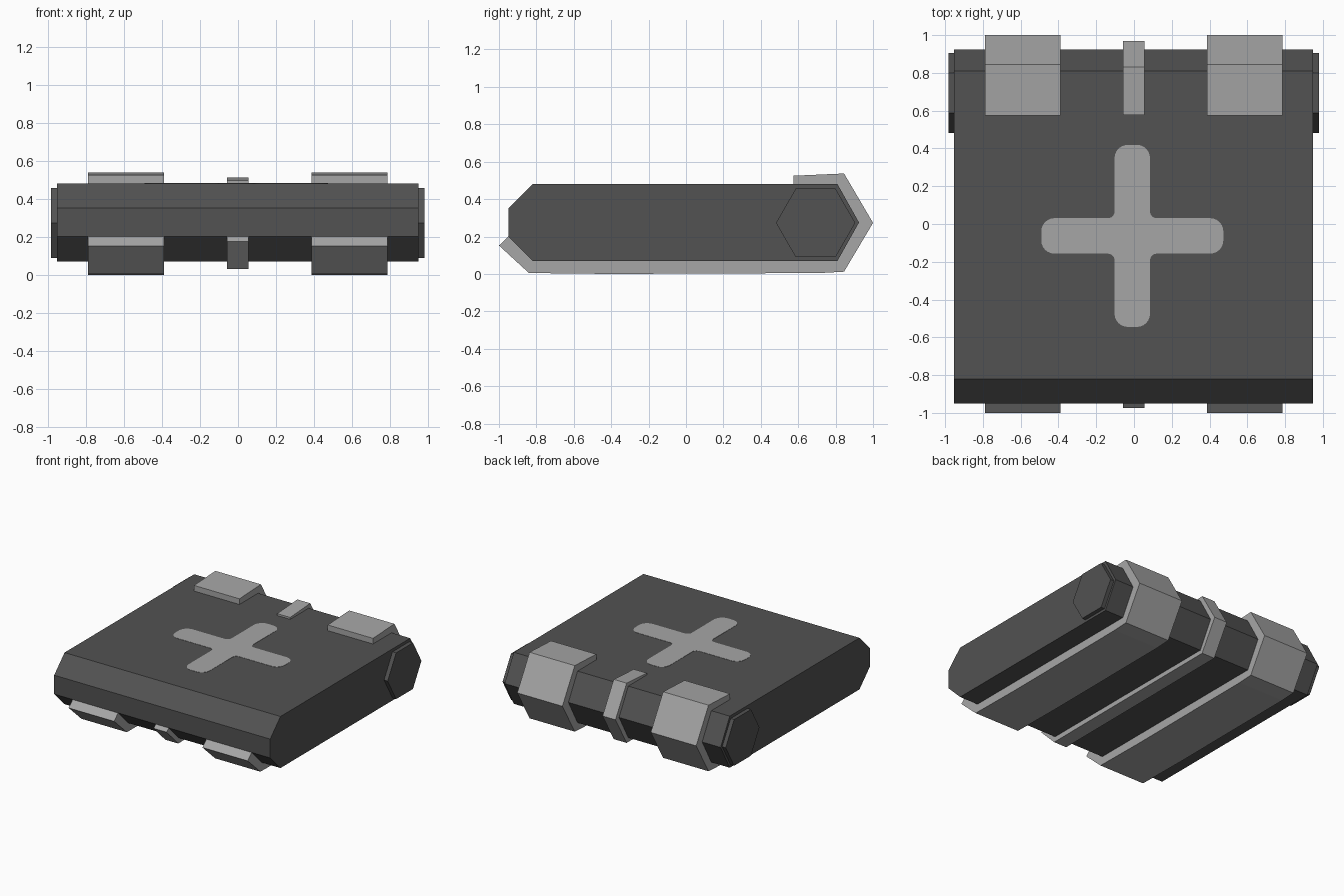
import bpy, bmesh, math
from mathutils import Vector

if "Cube" in bpy.data.objects:
    bpy.data.objects.remove(bpy.data.objects["Cube"])


def material(name, value):
    m = bpy.data.materials.new(name)
    m.diffuse_color = (value, value, value, 1)
    m.use_nodes = True
    m.node_tree.nodes["Principled BSDF"].inputs["Base Color"].default_value = m.diffuse_color
    return m


DARK = material("dark grey", 0.085)
LIGHT = material("light grey", 0.38)


def finish(name, bm, mat):
    bmesh.ops.recalc_face_normals(bm, faces=bm.faces)
    mesh = bpy.data.meshes.new(name)
    bm.to_mesh(mesh)
    bm.free()
    mesh.materials.append(mat)
    obj = bpy.data.objects.new(name, mesh)
    bpy.context.collection.objects.link(obj)
    return obj


def extrude(bm, face, vec):
    new = bmesh.ops.extrude_face_region(bm, geom=[face], use_keep_orig=True)["geom"]
    verts = [v for v in new if isinstance(v, bmesh.types.BMVert)]
    bmesh.ops.translate(bm, verts=verts, vec=vec)


def side_prism(name, profile, x0, x1, mat):
    """Extrude a (y, z) profile along x."""
    bm = bmesh.new()
    face = bm.faces.new([bm.verts.new((x0, y, z)) for y, z in profile])
    extrude(bm, face, Vector((x1 - x0, 0, 0)))
    return finish(name, bm, mat)


# Main slab with chamfered front and pointed back
BODY = [(-0.95, 0.20), (-0.95, 0.35), (-0.82, 0.48), (0.81, 0.48),
        (0.925, 0.275), (0.81, 0.07), (-0.82, 0.07)]
side_prism("body", BODY, -0.952, 0.948, DARK)

# Hexagonal hinge ends
HEX = [(0.693 + 0.212 * math.cos(math.radians(a)), 0.273 + 0.212 * math.sin(math.radians(a)))
       for a in range(0, 360, 60)]
side_prism("hinge_pin", HEX, -0.983, 0.98, DARK)

# Straps wrapping the back and underside; the inner line is sunk into the body
INNER = [(-0.95, 0.20), (-0.80, 0.10), (0.78, 0.10), (0.88, 0.275), (0.78, 0.46)]
WIDE = [(0.575, 0.46), (0.575, 0.525), (0.845, 0.537), (1.0, 0.273), (0.845, 0.012),
        (0.72, 0.005), (-0.40, 0.0), (-0.84, 0.005), (-1.0, 0.152)]
NARROW = [(0.577, 0.46), (0.577, 0.495), (0.83, 0.511), (0.97, 0.273), (0.83, 0.036),
          (-0.83, 0.03), (-0.975, 0.175)]
for label, x0, x1 in (("left", -0.79, -0.39), ("right", 0.387, 0.785)):
    side_prism(label + "_strap", WIDE + INNER, x0, x1, LIGHT)
side_prism("middle_strap", NARROW + INNER, -0.059, 0.055, LIGHT)

# Rounded plus-shaped inlay on top
bm = bmesh.new()
a, b = 0.094, 0.482
quarter = [(b, -a), (b, a), (a, a)]
outline = []
for i in range(4):
    c, s = round(math.cos(i * math.pi / 2)), round(math.sin(i * math.pi / 2))
    outline += [(x * c - y * s, x * s + y * c) for x, y in quarter]
bm.faces.new([bm.verts.new((x - 0.009, y - 0.063, 0.475)) for x, y in outline])
bm.verts.ensure_lookup_table()
tips = [v for i, v in enumerate(bm.verts) if i % 3 != 2]
corners = [v for i, v in enumerate(bm.verts) if i % 3 == 2]
for verts, radius in ((tips, 0.07), (corners, 0.035)):
    bmesh.ops.bevel(bm, geom=verts, offset=radius, offset_type='OFFSET', segments=6,
                    profile=0.5, affect='VERTICES')
bm.faces.ensure_lookup_table()
extrude(bm, bm.faces[0], Vector((0, 0, 0.007)))
finish("plus_inlay", bm, LIGHT)
